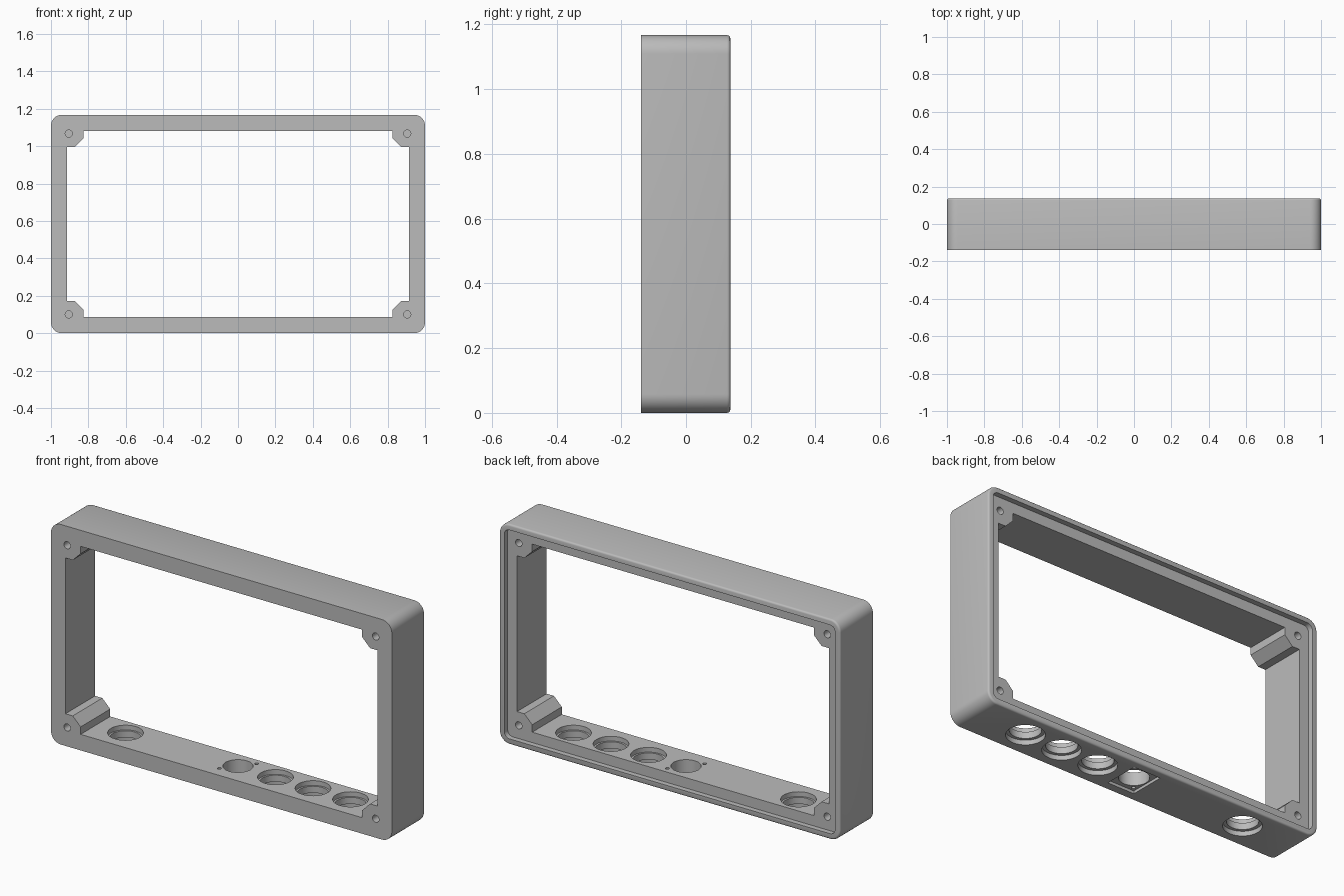
import bpy, bmesh
from math import cos, sin, pi, radians

old = bpy.data.objects.get("Cube")
if old:
    bpy.data.objects.remove(old, do_unlink=True)

W, H = 1.0, 1.167          # half width, full height
FRONT, BACK = -0.139, 0.137
WALL = 0.085
MID = H / 2

grey = bpy.data.materials.new("plain grey")
grey.use_nodes = True
colour = (0.5, 0.5, 0.5, 1)
grey.diffuse_color = colour
grey.node_tree.nodes["Principled BSDF"].inputs["Base Color"].default_value = colour


def rounded_rect(hw, hh, r, steps=10):
    """Outline centred on the frame, as (x, z) points."""
    pts = []
    for q, (sx, sz) in enumerate([(1, 1), (-1, 1), (-1, -1), (1, -1)]):
        for i in range(steps + 1):
            a = (q + i / steps) * pi / 2
            pts.append((sx * (hw - r) + r * cos(a), MID + sz * (hh - r) + r * sin(a)))
    return pts


def circle(cx, cy, r, n=40):
    return [(cx + r * cos(2 * pi * i / n), cy + r * sin(2 * pi * i / n)) for i in range(n)]


def prism(name, pts, lo, hi, axis="y", bevel=0):
    """Extrude a 2D outline along y (x, z points) or z (x, y points)."""
    place = (lambda p, d: (p[0], d, p[1])) if axis == "y" else (lambda p, d: (p[0], p[1], d))
    bm = bmesh.new()
    a = [bm.verts.new(place(p, lo)) for p in pts]
    b = [bm.verts.new(place(p, hi)) for p in pts]
    bm.faces.new(a)
    end = bm.faces.new(b)
    for i in range(len(pts)):
        j = (i + 1) % len(pts)
        bm.faces.new((a[i], a[j], b[j], b[i]))
    bmesh.ops.recalc_face_normals(bm, faces=bm.faces)
    if bevel:
        bmesh.ops.bevel(bm, geom=list(end.edges), offset=bevel, segments=3,
                        profile=0.5, affect="EDGES")
    me = bpy.data.meshes.new(name)
    bm.to_mesh(me)
    bm.free()
    me.materials.append(grey)
    ob = bpy.data.objects.new(name, me)
    bpy.context.collection.objects.link(ob)
    return ob


# Outer body with a softened back rim
frame = prism("enclosure_frame", rounded_rect(W, H / 2, 0.058), FRONT, BACK, bevel=0.01)
cutters = []


def cut(*args, **kw):
    cutters.append(prism("cutter", *args, **kw))


# Main opening, leaving a chamfered screw boss in each corner
corner = [(0.915, 0.413), (0.872, 0.413), (0.826, 0.459), (0.826, MID - WALL)]
opening = []
for sx, sz in [(1, 1), (-1, 1), (-1, -1), (1, -1)]:
    pts = [(sx * x, MID + sz * z) for x, z in corner]
    opening += pts if sx * sz > 0 else pts[::-1]
cut(opening, -0.3, 0.3)

# Step in the back face, behind a thin outer lip
cut(rounded_rect(W - 0.03, H / 2 - 0.03, 0.03), BACK - 0.028, 0.3)

# Blind screw holes at both ends of each boss
for x in (-0.905, 0.905):
    for z in (0.1, H - 0.1):
        cut(circle(x, z, 0.019, 24), -0.3, -0.06)
        cut(circle(x, z, 0.019, 24), 0.04, 0.3)

# Round ports in the bottom wall, counterbored from both sides
for x in (-0.66, 0.22, 0.44, 0.66):
    cut(circle(x, 0, 0.076), -0.1, 0.2, axis="z")
    cut(circle(x, 0, 0.093), -0.1, 0.025, axis="z")
    cut(circle(x, 0, 0.086), 0.06, 0.2, axis="z")

# Middle socket with a flange pocket and two diagonal screw holes
cut(circle(0, 0, 0.073), -0.1, 0.2, axis="z")
cut([(-0.079, -0.095), (0.079, -0.095), (0.079, 0.095), (-0.079, 0.095)],
    -0.1, 0.015, axis="z")
for s in (-1, 1):
    cut(circle(s * 0.058, s * 0.073, 0.01, 16), -0.1, 0.2, axis="z")

bpy.context.view_layer.objects.active = frame
for c in cutters:
    mod = frame.modifiers.new("cut", "BOOLEAN")
    mod.operation = "DIFFERENCE"
    mod.solver = "EXACT"
    mod.object = c
    bpy.ops.object.modifier_apply(modifier=mod.name)
    bpy.data.objects.remove(c, do_unlink=True)

bpy.ops.object.select_all(action="DESELECT")
frame.select_set(True)
bpy.ops.object.shade_smooth_by_angle(angle=radians(35))
